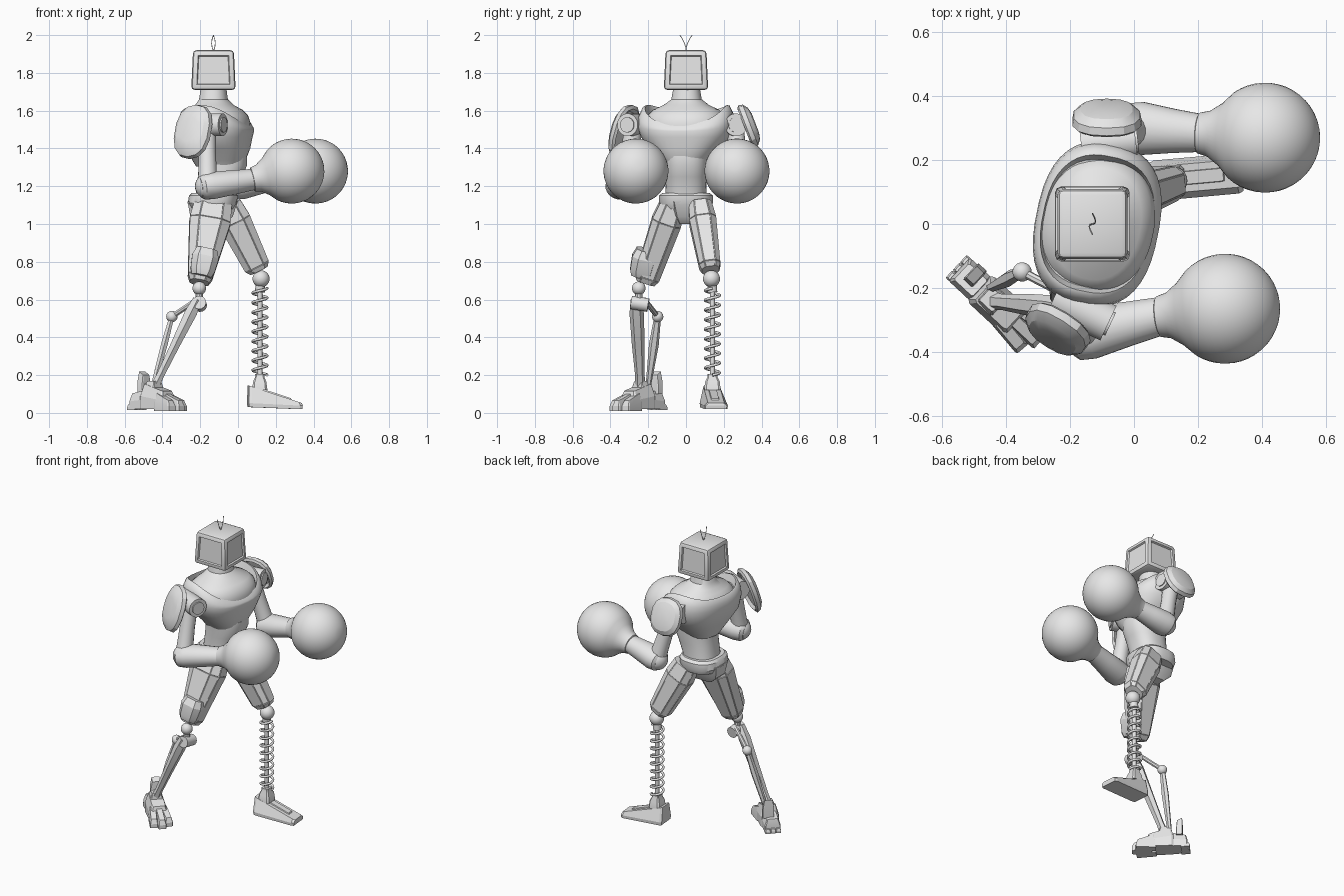
import bpy
import bmesh
from math import sin, cos, pi, copysign, radians
from mathutils import Matrix, Vector

default_cube = bpy.data.objects.get("Cube")
if default_cube:
    bpy.data.objects.remove(default_cube, do_unlink=True)

GREY = (0.8, 0.8, 0.8, 1)
grey = bpy.data.materials.new("plain grey")
grey.use_nodes = True
grey.diffuse_color = GREY
grey.node_tree.nodes["Principled BSDF"].inputs["Base Color"].default_value = GREY


def finish(name, bm, smooth_angle=35):
    """Turn a bmesh into a shaded object."""
    bmesh.ops.recalc_face_normals(bm, faces=bm.faces)
    mesh = bpy.data.meshes.new(name)
    bm.to_mesh(mesh)
    bm.free()
    mesh.materials.append(grey)
    mesh.shade_smooth()
    mesh.set_sharp_from_angle(angle=radians(smooth_angle))
    obj = bpy.data.objects.new(name, mesh)
    bpy.context.collection.objects.link(obj)
    return obj


def loft(name, rings, sides=32, power=2, frame=Matrix(), panel=0, smooth_angle=35):
    """Join rings (centre x, height, radius x, radius y, optional tilt, optional bow)."""
    bm = bmesh.new()
    loops = []
    for cx, z, rx, ry, *shape in rings:
        tilt, bow = (shape + [0, 0])[:2]
        loop = []
        for i in range(sides):
            a = (i + 0.5) * 2 * pi / sides
            x = copysign(abs(cos(a)) ** (2 / power), cos(a)) * rx
            y = copysign(abs(sin(a)) ** (2 / power), sin(a)) * ry
            loop.append(bm.verts.new(frame @ Vector((cx + x, y, z - tilt * x - bow * x * x))))
        loops.append(loop)
    walls = []
    for low, high in zip(loops, loops[1:]):
        for i in range(sides):
            j = (i + 1) % sides
            walls.append(bm.faces.new((low[i], low[j], high[j], high[i])))
    bm.faces.new(loops[0][::-1])
    bm.faces.new(loops[-1])
    bmesh.ops.recalc_face_normals(bm, faces=bm.faces)
    if panel:
        bmesh.ops.inset_individual(bm, faces=walls, thickness=panel, depth=panel)
    return finish(name, bm, smooth_angle)


def aim(start, end, up=(0, 1, 0)):
    """Frame at start whose z axis points to end; also the distance."""
    start, end = Vector(start), Vector(end)
    z = (end - start).normalized()
    x = Vector(up).cross(z).normalized()
    basis = Matrix((x, z.cross(x), z)).transposed()
    return Matrix.Translation(start) @ basis.to_4x4(), (end - start).length


def limb(name, start, end, profile, **style):
    """Loft (fraction, radius x, radius y) along a line."""
    frame, length = aim(start, end)
    rings = [(0, t * length, rx, ry) for t, rx, ry in profile]
    return loft(name, rings, frame=frame, **style)


def rod(name, start, end, radius, sides=20):
    return limb(name, start, end, [(0, radius, radius), (1, radius, radius)], sides=sides)


def ball(name, centre, radius):
    bm = bmesh.new()
    bmesh.ops.create_uvsphere(bm, u_segments=24, v_segments=14, radius=radius,
                              matrix=Matrix.Translation(centre))
    return finish(name, bm)


def wire(name, points, radius):
    curve = bpy.data.curves.new(name, "CURVE")
    curve.dimensions = "3D"
    curve.bevel_depth = radius
    curve.bevel_resolution = 2
    spline = curve.splines.new("POLY")
    spline.points.add(len(points) - 1)
    for target, point in zip(spline.points, points):
        target.co = (*point, 1)
    curve.materials.append(grey)
    obj = bpy.data.objects.new(name, curve)
    bpy.context.collection.objects.link(obj)


# Head: bevelled box with a narrower top and a recessed panel on each side
bm = bmesh.new()
bmesh.ops.create_cube(bm, size=1)
for v in bm.verts:
    shrink = 0.92 if v.co.z > 0 else 1
    v.co = Vector((v.co.x * 0.235 * shrink - 0.13, v.co.y * 0.235 * shrink, v.co.z * 0.21 + 1.815))
bmesh.ops.bevel(bm, geom=bm.edges[:], offset=0.018, segments=2, affect="EDGES", profile=0.5)
bm.normal_update()
panels = [f for f in bm.faces if f.calc_area() > 0.02 and abs(f.normal.z) < 0.5]
bmesh.ops.inset_individual(bm, faces=panels, thickness=0.014, depth=0)
bmesh.ops.inset_individual(bm, faces=panels, thickness=0.006, depth=-0.01)
finish("head", bm)

# Antennae
for label, side in (("left", 1), ("right", -1)):
    wire(label + "_antenna", [(-0.13 + side * 0.01 * sin(pi * t), side * 0.033 * t * t, 1.915 + 0.085 * t)
                              for t in (0, 0.25, 0.5, 0.75, 1)], 0.002)

# Torso: inner body with neck, and a shell whose rim dips at the front
torso = Matrix.Translation((-0.115, 0, 0)) @ Matrix.Rotation(-0.2, 4, "Z")
loft("inner_body_and_neck", [
    (0, 1.4, .15, .19), (0, 1.48, .178, .215), (0, 1.535, .178, .215), (0, 1.575, .165, .205),
    (0, 1.605, .135, .175), (-.01, 1.63, .1, .12), (-.015, 1.66, .075, .08), (-.015, 1.73, .066, .068)],
    sides=40, power=2.2, frame=torso)
loft("chest_shell", [
    (.015, 1.305, .12, .105), (.015, 1.335, .138, .125), (.01, 1.4, .165, .19),
    (0, 1.46, .185, .237), (0, 1.53, .193, .257, .1, .5), (0, 1.58, .19, .25, .15, 1.4),
    (0, 1.622, .181, .23, .2, 2.2), (0, 1.626, .172, .215, .2, 2.2), (0, 1.58, .166, .2, .2, 2.2)],
    sides=40, power=2.5, frame=torso, smooth_angle=50)
loft("abdomen", [
    (-.125, 1.1, .11, .112), (-.115, 1.17, .108, .108), (-.095, 1.25, .118, .11),
    (-.08, 1.31, .128, .116), (-.08, 1.36, .128, .118)], power=2.4)

# Pelvis
loft("waist_belt", [(-.135, 1.08, .115, .13), (-.135, 1.11, .132, .143),
                    (-.13, 1.15, .13, .143), (-.13, 1.165, .115, .125)], power=2.6)
loft("crotch_guard", [(-.14, 1.0, .07, .04), (-.14, 1.04, .115, .06),
                      (-.135, 1.12, .135, .08)], sides=8, power=8)

# Arms
ARMS = {
    "left": dict(shoulder=(-.08, .255, 1.525), elbow=(.005, .3, 1.2), wrist=(.2, .285, 1.24),
                 glove=(.41, .27, 1.28), pad=(-.085, .33, 1.52), out=(0, .94, .36), tall=.12),
    "right": dict(shoulder=(-.165, -.27, 1.525), elbow=(-.16, -.345, 1.2), wrist=(.075, -.29, 1.235),
                  glove=(.285, -.265, 1.28), pad=(-.24, -.33, 1.49), out=(-.5, -.8, .3), tall=.15)}
for label, arm in ARMS.items():
    shoulder, elbow = Vector(arm["shoulder"]), Vector(arm["elbow"])
    facing = Vector((.085, .01 if label == "left" else -.04, 0))
    rod(label + "_shoulder_joint", shoulder - facing, shoulder + facing, .06, 28)
    rod(label + "_shoulder_cap", shoulder, shoulder + facing * 1.08, .04, 28)
    rod(label + "_shoulder_axle", (-.1, 0, 1.53), shoulder, .055)
    limb(label + "_upper_arm", shoulder, elbow,
         [(0, .05, .05), (.45, .046, .046), (.8, .05, .05), (1, .055, .055)], sides=16)
    ball(label + "_elbow", elbow, .068)
    limb(label + "_forearm", elbow, arm["wrist"],
         [(-.17, .055, .06), (-.1, .068, .078), (.1, .073, .084), (.6, .065, .07), (1.05, .056, .06)],
         sides=20)

    # Boxing glove: flared cuff running into a sphere
    frame, reach = aim(arm["wrist"], arm["glove"])
    radius = .172
    cuff = [(0, d, r, r) for d, r in ((0, .058), (.003, .064), (.035, .072), (.075, .1))]
    globe = [(0, reach - radius * cos(a), radius * sin(a), radius * sin(a))
             for a in (radians(deg) for deg in range(52, 180, 8))]
    loft(label + "_glove", cuff + globe, sides=40, frame=frame)

    # Shoulder pad: shallow faceted dish leaning outwards at the bottom
    pad = Vector(arm["pad"])
    frame, _ = aim(pad, pad + Vector(arm["out"]), up=(0, 0, 1))
    loft(label + "_shoulder_pad", [(0, h, .11 * s, arm["tall"] * s) for h, s in (
        (-.005, .75), (-.022, .88), (-.012, 1), (.012, .96), (.032, .75), (.04, .45))],
        sides=14, power=2.4, frame=frame, smooth_angle=25)

# Thighs: faceted armour with long raised plates
limb("left_thigh", (-.06, .075, 1.1), (.11, .13, .755),
     [(0, .078, .06), (.25, .088, .072), (.93, .07, .056), (1, .05, .045)],
     sides=8, power=3, panel=.003, smooth_angle=20)
limb("right_thigh", (-.13, -.065, 1.12), (-.205, -.215, .69),
     [(0, .1, .065), (.25, .112, .08), (.93, .066, .066), (1, .05, .05)],
     sides=8, power=3, panel=.003, smooth_angle=20)
limb("right_knee_guard", (-.165, -.2, .86), (-.195, -.235, .72),
     [(0, .06, .065), (.3, .075, .08), (.8, .068, .073), (1, .055, .06)],
     sides=8, power=3, smooth_angle=20)

# Left lower leg: knee ball, coil spring round a rod, wedge foot
ball("left_knee", (.122, .135, .71), .045)
rod("left_knee_collar", (.118, .138, .68), (.116, .14, .64), .026)
rod("left_spring_rod", (.116, .14, .66), (.116, .14, .17), .013)
turns, steps = 9, 22
wire("left_leg_spring", [(.116 + .038 * cos(2 * pi * i / steps), .14 + .038 * sin(2 * pi * i / steps),
                          .2 + .46 * i / (turns * steps)) for i in range(turns * steps + 1)], .0075)
loft("left_ankle", [(.115, .12, .042, .045), (.115, .165, .036, .04),
                    (.115, .19, .025, .027), (.115, .205, .025, .027)],
     sides=8, power=6, frame=Matrix.Translation((0, .14, 0)))
sole = Matrix.Translation((.195, .147, 0)) @ Matrix.Rotation(.09, 4, "Z")
loft("left_foot", [(0, .025, .142, .062, .04), (0, .045, .145, .064, .05), (0, .098, .142, .044, .33)],
     sides=8, power=16, frame=sole, smooth_angle=15)
loft("left_foot_ridge", [(-.015, .09, .11, .025, .33), (-.015, .11, .1, .02, .33)],
     sides=8, power=16, frame=sole, smooth_angle=15)

# Right lower leg: hinge, main shin and a second jointed strut
knee, hinge, heel_joint = (-.205, -.25, .66), (-.205, -.25, .575), (-.35, -.15, .51)
ball("right_knee", knee, .036)
rod("right_knee_stem", knee, hinge, .02, 10)
rod("right_knee_hinge", (-.205, -.29, .585), (-.2, -.2, .57), .036, 14)
limb("right_shin", (-.215, -.265, .6), (-.45, -.24, .12),
     [(0, .028, .028), (.15, .037, .038), (.5, .028, .034), (.85, .023, .025), (1, .03, .03)],
     sides=6, smooth_angle=20)
rod("right_link", (-.215, -.22, .6), heel_joint, .014, 8)
ball("right_strut_joint", heel_joint, .03)
limb("right_strut", heel_joint, (-.45, -.2, .14),
     [(0, .015, .018), (.4, .02, .026), (1, .014, .014)], sides=6, smooth_angle=20)

# Right foot: blocky segments, a heel fin and three toes
foot = Matrix.Translation((-.43, -.25, 0)) @ Matrix.Rotation(-.75, 4, "Z")


def block(name, x, y, low, high, half_length, half_width, slope=0, turn=0):
    frame = foot @ Matrix.Translation((x, y, 0)) @ Matrix.Rotation(turn, 4, "Z")
    loft(name, [(0, low, half_length, half_width), (0, (low + high) / 2, half_length, half_width, slope / 2),
                (0, high, half_length * .8, half_width * .7, slope)],
         sides=8, power=12, frame=frame, smooth_angle=15)


block("right_instep", .01, 0, .02, .135, .085, .058, .3)
block("right_ankle", -.02, 0, .1, .17, .035, .04)
block("right_heel", -.11, 0, .02, .11, .05, .05, -.2)
block("right_heel_fin", -.11, .02, .1, .21, .02, .035, .6)
for label, side in (("outer", -1), ("middle", 0), ("inner", 1)):
    block("right_toe_" + label, .12 - abs(side) * .025, side * .04, .01, .085, .062, .025, .4, side * .12)
    block("right_heel_claw_" + label, -.145, side * .033, .015, .05, .028, .016, -.3)
